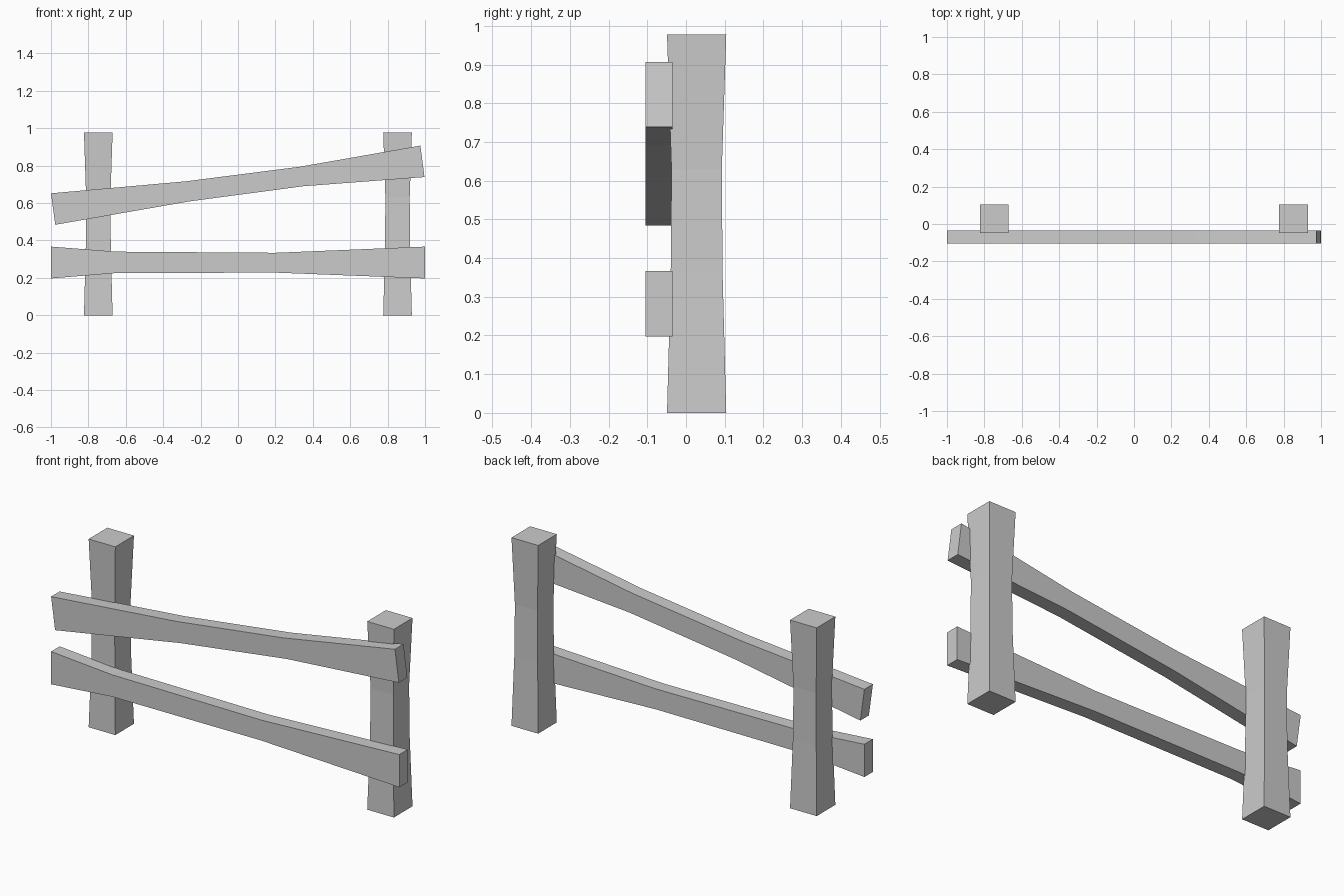
import bpy, bmesh

if "Cube" in bpy.data.objects:
    bpy.data.objects.remove(bpy.data.objects["Cube"])


def loft(name, rings):
    """Skin a stack of four-point rings and cap both ends."""
    bm = bmesh.new()
    loops = [[bm.verts.new(p) for p in ring] for ring in rings]
    for a, b in zip(loops, loops[1:]):
        for i in range(4):
            j = (i + 1) % 4
            bm.faces.new((a[i], a[j], b[j], b[i]))
    bm.faces.new(loops[0])
    bm.faces.new(loops[-1])
    bmesh.ops.recalc_face_normals(bm, faces=bm.faces)
    mesh = bpy.data.meshes.new(name)
    bm.to_mesh(mesh)
    bm.free()
    obj = bpy.data.objects.new(name, mesh)
    bpy.context.collection.objects.link(obj)
    return obj


def post(name, cx, cy=0.0275):
    # Square post, pinched at the waist: (height, half width)
    profile = [(0, 0.0765), (0.36, 0.067), (0.63, 0.065), (0.977, 0.0765)]
    loft(name, [[(cx + sx * h, cy + sy * h, z)
                 for sx, sy in ((-1, -1), (1, -1), (1, 1), (-1, 1))]
                for z, h in profile])


def rail(name, sections, front=-0.105, back=-0.035):
    # Each section holds the top and bottom edge points as (x, z)
    loft(name, [[(tx, front, tz), (tx, back, tz), (bx, back, bz), (bx, front, bz)]
                for (tx, tz), (bx, bz) in sections])


# Upright posts
post("left_post", -0.747)
post("right_post", 0.853)

# Level lower rail, thinner in the middle
rail("lower_rail", [((-1, 0.367), (-1, 0.197)),
                    ((-0.65, 0.340), (-0.65, 0.226)),
                    ((0.2, 0.334), (0.2, 0.228)),
                    ((1, 0.367), (1, 0.197))])

# Slanted upper rail
rail("upper_rail", [((-1, 0.652), (-0.977, 0.484)),
                    ((-0.28, 0.716), (-0.26, 0.609)),
                    ((0.33, 0.794), (0.35, 0.690)),
                    ((0.975, 0.907), (0.997, 0.739))])
